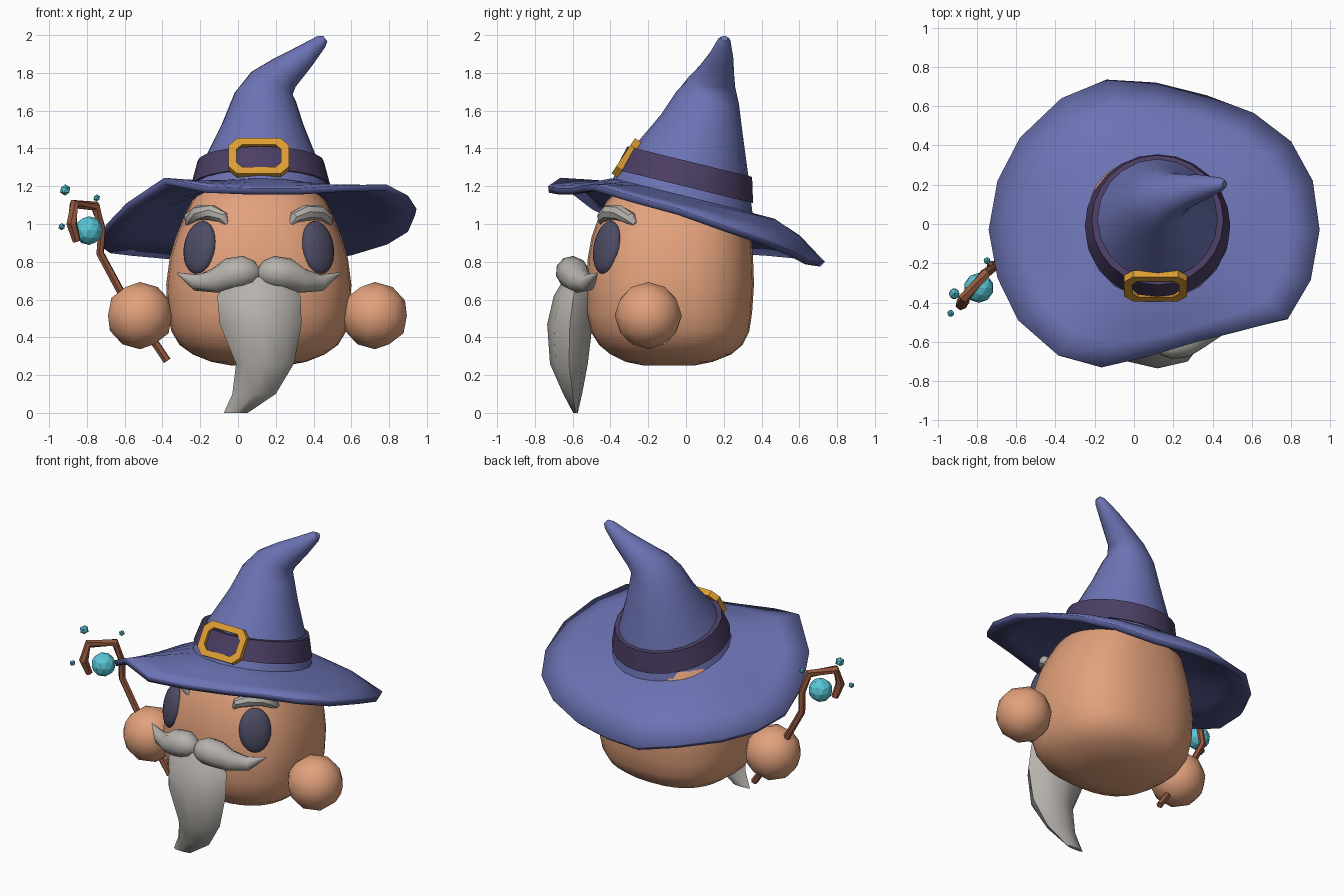
import bpy, bmesh, math
from mathutils import Vector, Matrix

if "Cube" in bpy.data.objects:
    bpy.data.objects.remove(bpy.data.objects["Cube"])

CX = 0.11  # middle of the body and face


def material(name, r, g, b):
    m = bpy.data.materials.new(name)
    lin = [((c / 255 + 0.055) / 1.055) ** 2.4 for c in (r, g, b)]
    m.diffuse_color = (*lin, 1)
    m.use_nodes = True
    m.node_tree.nodes["Principled BSDF"].inputs["Base Color"].default_value = m.diffuse_color
    return m


SKIN = material("skin", 226, 161, 124)
BLUE = material("hat blue", 108, 115, 180)
NAVY = material("brim underside blue", 80, 85, 138)
PURPLE = material("band purple", 76, 62, 100)
GOLD = material("buckle gold", 222, 158, 52)
GREY = material("hair grey", 182, 178, 172)
DARK = material("eye dark", 78, 76, 100)
WOOD = material("staff brown", 148, 88, 64)
CYAN = material("crystal cyan", 88, 198, 216)


def finish(bm, name, mat, angle=None):
    bmesh.ops.recalc_face_normals(bm, faces=bm.faces[:])
    me = bpy.data.meshes.new(name)
    bm.to_mesh(me)
    bm.free()
    me.materials.append(mat)
    ob = bpy.data.objects.new(name, me)
    bpy.context.collection.objects.link(ob)
    bpy.ops.object.select_all(action='DESELECT')
    ob.select_set(True)
    bpy.context.view_layer.objects.active = ob
    if angle:
        bpy.ops.object.shade_smooth_by_angle(angle=math.radians(angle))
    return ob


def loft(name, rings, mat, angle=40, caps=True, closed=False):
    """Skin a list of equal point rings."""
    bm = bmesh.new()
    vs = [[bm.verts.new(p) for p in ring] for ring in rings]
    n = len(vs[0])
    pairs = list(zip(vs, vs[1:])) + ([(vs[-1], vs[0])] if closed else [])
    for a, b in pairs:
        for i in range(n):
            j = (i + 1) % n
            bm.faces.new((a[i], a[j], b[j], b[i]))
    if caps and not closed:
        bm.faces.new(vs[0])
        bm.faces.new(vs[-1])
    return finish(bm, name, mat, angle)


def ring(center, rx, ry, n, power=2.0, slope_x=0.0, slope_y=0.0):
    """Superellipse ring lying in a plane with the given z slopes."""
    pts = []
    for i in range(n):
        a = 2 * math.pi * i / n
        c, s = math.cos(a), math.sin(a)
        x = rx * math.copysign(abs(c) ** (2 / power), c)
        y = ry * math.copysign(abs(s) ** (2 / power), s)
        pts.append(Vector(center) + Vector((x, y, slope_x * x + slope_y * y)))
    return pts


def tube(name, path, radii, mat, n=8, angle=40):
    pts = [Vector(p) for p in path]
    rings = []
    for i, p in enumerate(pts):
        d = (pts[min(i + 1, len(pts) - 1)] - pts[max(i - 1, 0)]).normalized()
        u = d.cross(Vector((0.35, -1, 0.1))).normalized()
        v = d.cross(u)
        rings.append([p + radii[i] * (math.cos(t) * u + math.sin(t) * v)
                      for t in (2 * math.pi * k / n for k in range(n))])
    return loft(name, rings, mat, angle)


def ball(name, loc, r, mat, sub=2, angle=None):
    bm = bmesh.new()
    bmesh.ops.create_icosphere(bm, subdivisions=sub, radius=r,
                               matrix=Matrix.Translation(loc))
    return finish(bm, name, mat, angle)


# Body: rounded boxy egg (z, half width, front y, back y)
body = [(0.25, 0.14, -0.22, 0.04), (0.27, 0.25, -0.32, 0.14), (0.31, 0.35, -0.40, 0.24),
        (0.36, 0.42, -0.46, 0.30), (0.43, 0.462, -0.505, 0.335), (0.53, 0.485, -0.53, 0.35),
        (0.68, 0.49, -0.53, 0.36), (0.82, 0.472, -0.52, 0.355), (0.93, 0.44, -0.50, 0.345),
        (1.03, 0.40, -0.465, 0.335), (1.12, 0.355, -0.42, 0.31), (1.20, 0.29, -0.34, 0.26),
        (1.26, 0.18, -0.22, 0.16)]
loft("body", [ring((CX, (f + b) / 2, z), w, (b - f) / 2, 28, 2.5)
              for z, w, f, b in body], SKIN, 60)

# Hat cone: tilted rings that bend over to the right (center, radius, x slope, y slope)
TILT = -0.245
cone = [((0.12, -0.02, 1.13), 0.375, 0, TILT), ((0.12, -0.01, 1.20), 0.355, 0, TILT),
        ((0.12, 0.025, 1.33), 0.305, 0, TILT), ((0.13, 0.085, 1.53), 0.215, 0, TILT),
        ((0.145, 0.115, 1.67), 0.165, -0.15, -0.2), ((0.18, 0.135, 1.745), 0.125, -0.55, -0.15),
        ((0.245, 0.16, 1.80), 0.095, -1.25, -0.1), ((0.35, 0.185, 1.885), 0.065, -1.35, 0),
        ((0.44, 0.20, 1.965), 0.036, -1.3, 0), ((0.462, 0.203, 1.982), 0.018, -1.3, 0)]
loft("hat_cone", [ring(c, r / math.sqrt(1 + sx * sx), r, 20, 2, sx, sy)
                  for c, r, sx, sy in cone], BLUE, 50)

# Hat brim: wavy outline joined to the cone base
edge = [(-0.14, 0.735, 0.80), (0.11, 0.72, 0.80), (0.37, 0.655, 0.81), (0.61, 0.565, 0.86),
        (0.80, 0.42, 0.92), (0.91, 0.22, 0.99), (0.945, -0.03, 1.08), (0.90, -0.285, 1.15),
        (0.785, -0.48, 1.21), (0.54, -0.545, 1.205), (0.32, -0.60, 1.19), (0.07, -0.675, 1.19),
        (-0.165, -0.73, 1.20), (-0.39, -0.665, 1.245), (-0.59, -0.49, 1.11), (-0.695, -0.275, 1.0),
        (-0.74, -0.03, 0.91), (-0.695, 0.22, 0.875), (-0.58, 0.44, 0.86), (-0.37, 0.64, 0.84)]
outer = [Vector(p) for p in edge]


def cone_point(p, r):
    d = Vector((p.x - 0.12, p.y + 0.02, 0)).normalized() * r
    return Vector((0.12 + d.x, -0.02 + d.y, 1.15 + TILT * d.y + 0.15 * (0.375 - r)))


inner = [cone_point(p, 0.375) for p in outer]
core = [cone_point(p, 0.32) for p in outer]
mids = []
for t in (0.33, 0.67):
    mids.append([a.lerp(b, t) + Vector((0, 0, 0.045 * max(0, b.y / 0.73 + 0.15)))
                 for a, b in zip(inner, outer)])
brim = loft("hat_brim", [core, inner] + mids + [outer], BLUE, 40, caps=False)
if brim.data.polygons[0].normal.z < 0:
    brim.data.flip_normals()
brim.data.materials.append(NAVY)
solid = brim.modifiers.new("thickness", 'SOLIDIFY')
solid.thickness, solid.offset = 0.035, -1
solid.material_offset = solid.material_offset_rim = 1

# Hat band
low, high = (0.12, -0.01, 1.2), (0.12, 0.02, 1.33)
loft("hat_band", [ring(low, 0.34, 0.34, 24, 2, 0, TILT), ring(low, 0.37, 0.365, 24, 2, 0, TILT),
                  ring(high, 0.335, 0.33, 24, 2, 0, TILT), ring(high, 0.29, 0.29, 24, 2, 0, TILT)],
     PURPLE, 30, closed=True)

# Buckle: eight-cornered frame leaning back on the band
up, out = Vector((0, 0.555, 0.832)), Vector((0, -0.832, 0.555))


def octagon(w, h, c, depth):
    flat = [(w, h - c), (w - c, h), (c - w, h), (-w, h - c),
            (-w, c - h), (c - w, -h), (w - c, -h), (w, c - h)]
    return [Vector((CX, -0.315, 1.35)) + Vector((x, 0, 0)) + up * y + out * depth
            for x, y in flat]


loft("buckle", [octagon(0.16, 0.112, 0.045, -0.02), octagon(0.16, 0.112, 0.045, 0.02),
                octagon(0.118, 0.072, 0.03, 0.02), octagon(0.118, 0.072, 0.03, -0.02)],
     GOLD, 20, closed=True)
loft("buckle_backing", [octagon(0.125, 0.08, 0.03, -0.05), octagon(0.125, 0.08, 0.03, -0.005)],
     PURPLE, 20)

# Paired face parts and hands
for side, tag in ((-1, "left"), (1, "right")):
    # Eye: flattened oval set into the face
    bm = bmesh.new()
    m = (Matrix.Translation((CX + side * 0.312, -0.418, 0.875))
         @ Matrix.Rotation(side * math.radians(37), 4, 'Z')
         @ Matrix.Rotation(math.radians(-11), 4, 'X')
         @ Matrix.Diagonal((0.1, 0.05, 0.143, 1)))
    bmesh.ops.create_uvsphere(bm, u_segments=20, v_segments=12, radius=1, matrix=m)
    finish(bm, tag + "_eye", DARK, 60)
    # Eyebrow
    brow = [(0.17, -0.445, 1.0), (0.19, -0.44, 1.035), (0.25, -0.41, 1.06),
            (0.315, -0.355, 1.06), (0.365, -0.295, 1.03), (0.38, -0.27, 1.0)]
    tube(tag + "_eyebrow", [(CX + side * x, y, z) for x, y, z in brow],
         [0.012, 0.032, 0.042, 0.042, 0.035, 0.012], GREY)
    # Moustache half
    lobe = [(0.0, -0.60, 0.735), (0.03, -0.605, 0.74), (0.08, -0.605, 0.745), (0.15, -0.595, 0.735),
            (0.23, -0.565, 0.70), (0.33, -0.52, 0.69), (0.43, -0.47, 0.74)]
    tube(tag + "_moustache", [(CX + side * x, y, z) for x, y, z in lobe],
         [0.03, 0.065, 0.086, 0.086, 0.066, 0.045, 0.004], GREY, 10)
    # Hand
    ball(tag + "_hand", (0.103 + side * 0.622, -0.2, 0.515), 0.178, SKIN, 2, 30)

# Beard: tapered sections curling to one side
beard = [(0.11, -0.57, 0.72, 0.14, 0.07), (0.11, -0.595, 0.62, 0.22, 0.105),
         (0.12, -0.615, 0.47, 0.217, 0.12), (0.143, -0.62, 0.26, 0.153, 0.10),
         (0.085, -0.60, 0.10, 0.115, 0.05), (-0.012, -0.585, 0.0, 0.063, 0.012)]
loft("beard", [ring((x, y, z), rx, ry, 8) for x, y, z, rx, ry in beard], GREY, 45)

# Staff with a hooked top holding crystals
tube("staff", [(-0.375, -0.2, 0.275), (-0.62, -0.2, 0.64), (-0.73, -0.21, 0.845), (-0.72, -0.225, 0.97),
               (-0.755, -0.25, 1.095), (-0.868, -0.38, 1.105), (-0.88, -0.41, 1.0), (-0.855, -0.385, 0.91)],
     [0.022, 0.022, 0.022, 0.022, 0.027, 0.027, 0.03, 0.022], WOOD, 6, 25)
ball("crystal", (-0.79, -0.325, 0.965), 0.076, CYAN)
for i, (p, r) in enumerate([((-0.915, -0.355, 1.18), 0.03), ((-0.748, -0.187, 1.138), 0.019),
                            ((-0.933, -0.455, 0.986), 0.019)]):
    ball("crystal_shard_%d" % (i + 1), p, r, CYAN, 1)
